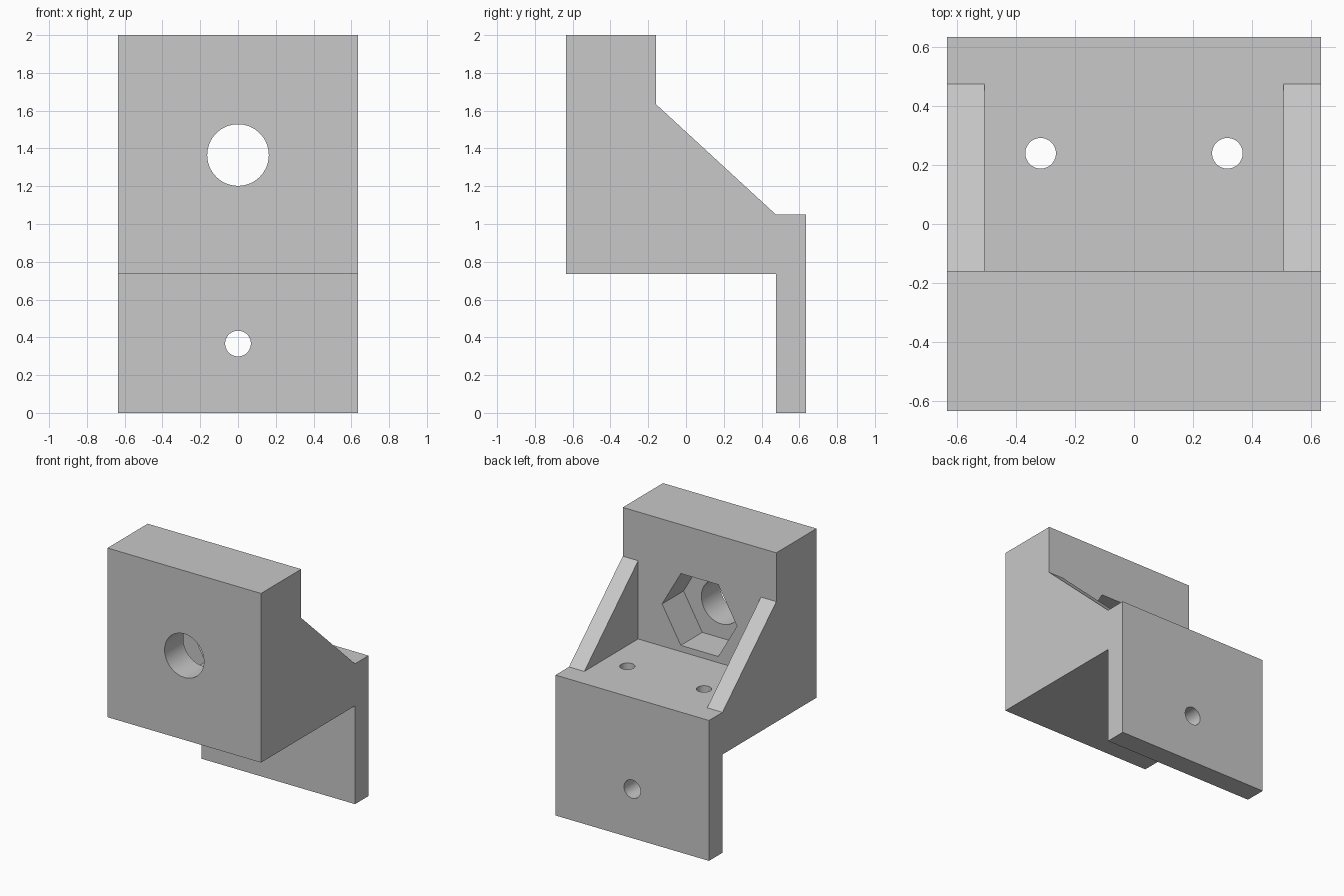
import bpy, bmesh, math
from mathutils import Matrix, Vector

cube = bpy.data.objects.get("Cube")
if cube:
    bpy.data.objects.remove(cube, do_unlink=True)

# Single grey material
grey = bpy.data.materials.new("plain grey")
grey.use_nodes = True
colour = (0.58, 0.58, 0.58, 1)
grey.diffuse_color = colour
grey.node_tree.nodes["Principled BSDF"].inputs["Base Color"].default_value = colour

HALF = 0.635        # half width and half depth
BLOCK_BACK = -0.16  # rear face of the upright block
PLATE_FRONT = 0.476
SHELF_LOW, SHELF_TOP = 0.735, 1.05
BORE_Z = 1.365


def finish(name, bm):
    bmesh.ops.recalc_face_normals(bm, faces=bm.faces)
    mesh = bpy.data.meshes.new(name)
    bm.to_mesh(mesh)
    bm.free()
    mesh.materials.append(grey)
    obj = bpy.data.objects.new(name, mesh)
    bpy.context.collection.objects.link(obj)
    return obj


def side_prism(name, profile, half_width):
    """Extrude a (y, z) profile across x."""
    bm = bmesh.new()
    face = bm.faces.new([bm.verts.new((-half_width, y, z)) for y, z in profile])
    geom = bmesh.ops.extrude_face_region(bm, geom=[face])["geom"]
    bmesh.ops.translate(bm, vec=(2 * half_width, 0, 0),
                        verts=[g for g in geom if isinstance(g, bmesh.types.BMVert)])
    return finish(name, bm)


def rod(name, start, end, radius, sides=64):
    """Prism or cylinder between two points."""
    start, end = Vector(start), Vector(end)
    axis = end - start
    turn = Vector((0, 0, 1)).rotation_difference(axis).to_matrix().to_4x4()
    bm = bmesh.new()
    bmesh.ops.create_cone(bm, cap_ends=True, segments=sides, radius1=radius,
                          radius2=radius, depth=axis.length,
                          matrix=Matrix.Translation((start + end) / 2) @ turn)
    return finish(name, bm)


# Main body: upright block, sloped gusset, shelf and hanging rear plate
bracket = side_prism("bracket_body", [
    (-HALF, SHELF_LOW), (PLATE_FRONT, SHELF_LOW), (PLATE_FRONT, 0), (HALF, 0),
    (HALF, SHELF_TOP), (PLATE_FRONT, SHELF_TOP), (BLOCK_BACK, 1.635),
    (BLOCK_BACK, 2), (-HALF, 2)], HALF)

# Space between the two gussets
cutters = [side_prism("gusset_gap_cutter", [
    (BLOCK_BACK, SHELF_TOP), (PLATE_FRONT + 0.05, SHELF_TOP),
    (PLATE_FRONT + 0.05, 1.8), (BLOCK_BACK, 1.8)], 0.508)]

# Bore and hexagonal nut pocket in the block
cutters.append(rod("bore_cutter", (0, -1, BORE_Z), (0, 0, BORE_Z), 0.163))
pocket = rod("nut_pocket_cutter", (0, BLOCK_BACK - 0.254, BORE_Z),
             (0, 0.1, BORE_Z), 0.31, 6)
# Turn the hexagon so that its corners point sideways
spin = Matrix.Translation((0, 0, BORE_Z)) @ Matrix.Rotation(math.pi / 6, 4, "Y") \
    @ Matrix.Translation((0, 0, -BORE_Z))
if max(v.co.x for v in pocket.data.vertices) < 0.3:
    pocket.data.transform(spin)
cutters.append(pocket)

# Screw holes in the rear plate and the shelf
cutters.append(rod("plate_hole_cutter", (0, 0.3, 0.367), (0, 0.8, 0.367), 0.068))
for x in (-0.317, 0.317):
    cutters.append(rod("shelf_hole_cutter", (x, 0.24, 0.6), (x, 0.24, 1.2), 0.052))

bpy.ops.object.select_all(action="DESELECT")
bpy.context.view_layer.objects.active = bracket
bracket.select_set(True)
for cutter in cutters:
    cutter.hide_render = True
    cut = bracket.modifiers.new(cutter.name, "BOOLEAN")
    cut.operation, cut.solver, cut.object = "DIFFERENCE", "EXACT", cutter
    bpy.ops.object.modifier_apply(modifier=cut.name)
for cutter in cutters:
    bpy.data.objects.remove(cutter, do_unlink=True)

bpy.ops.object.shade_smooth_by_angle(angle=math.radians(30))
